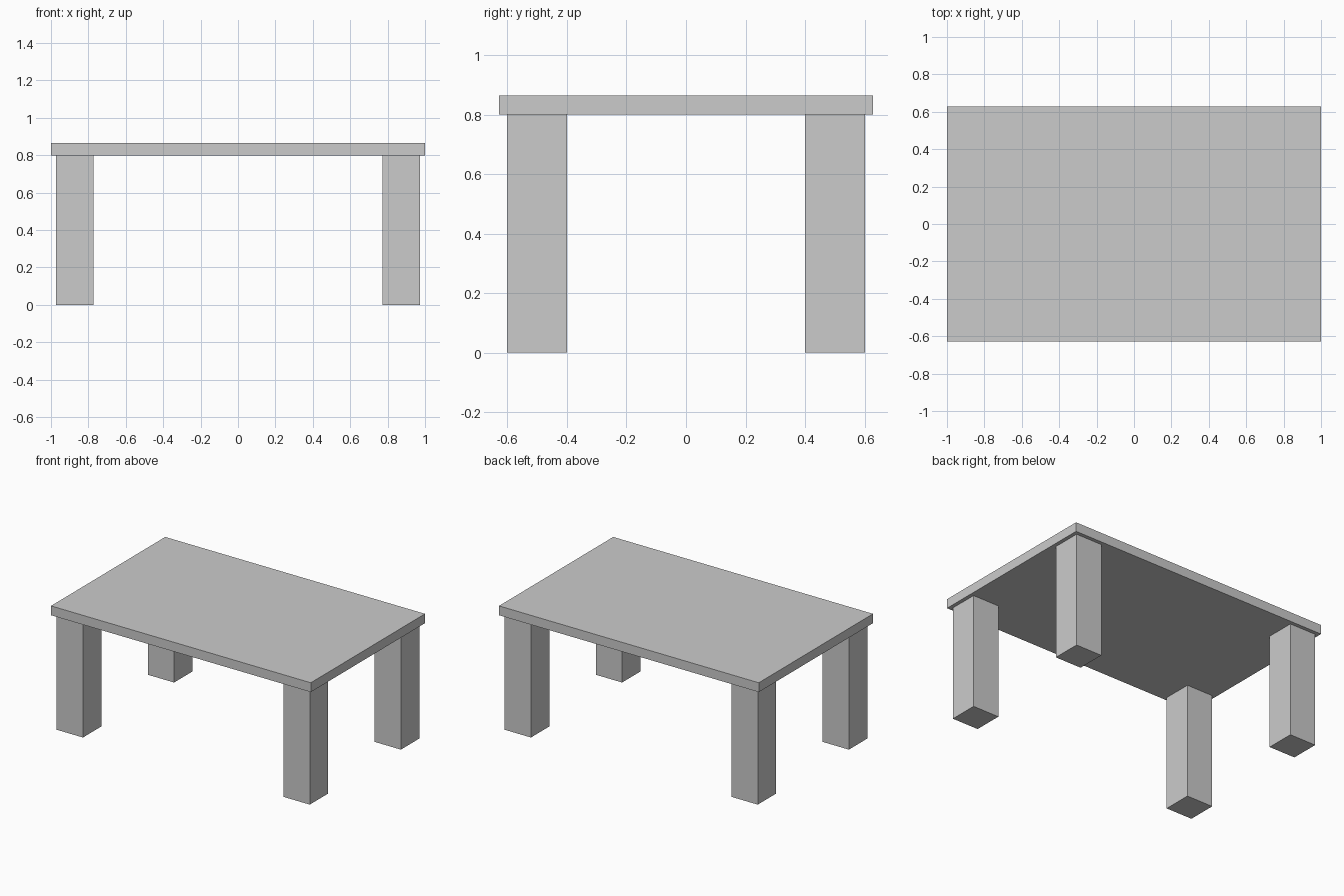
import bpy

if "Cube" in bpy.data.objects:
    bpy.data.objects.remove(bpy.data.objects["Cube"])


def box(name, lo, hi):
    """Add an axis-aligned box spanning two corners."""
    centre = [(a + b) / 2 for a, b in zip(lo, hi)]
    bpy.ops.mesh.primitive_cube_add(size=1, location=centre)
    obj = bpy.context.object
    obj.name = name
    obj.scale = [b - a for a, b in zip(lo, hi)]
    bpy.ops.object.transform_apply(location=False, rotation=False, scale=True)
    return obj


LEG_HEIGHT = 0.80
TOP_HEIGHT = 0.865
LEG = 0.202            # leg thickness
LEG_X, LEG_Y = 0.873, 0.501   # leg centres

# Table top
box("table_top", (-1, -0.628, LEG_HEIGHT), (1, 0.628, TOP_HEIGHT))

# Four square legs
for side, sx in (("left", -1), ("right", 1)):
    for end, sy in (("front", -1), ("back", 1)):
        x, y = sx * LEG_X, sy * LEG_Y
        box(f"{end}_{side}_leg",
            (x - LEG / 2, y - LEG / 2, 0),
            (x + LEG / 2, y + LEG / 2, LEG_HEIGHT))
